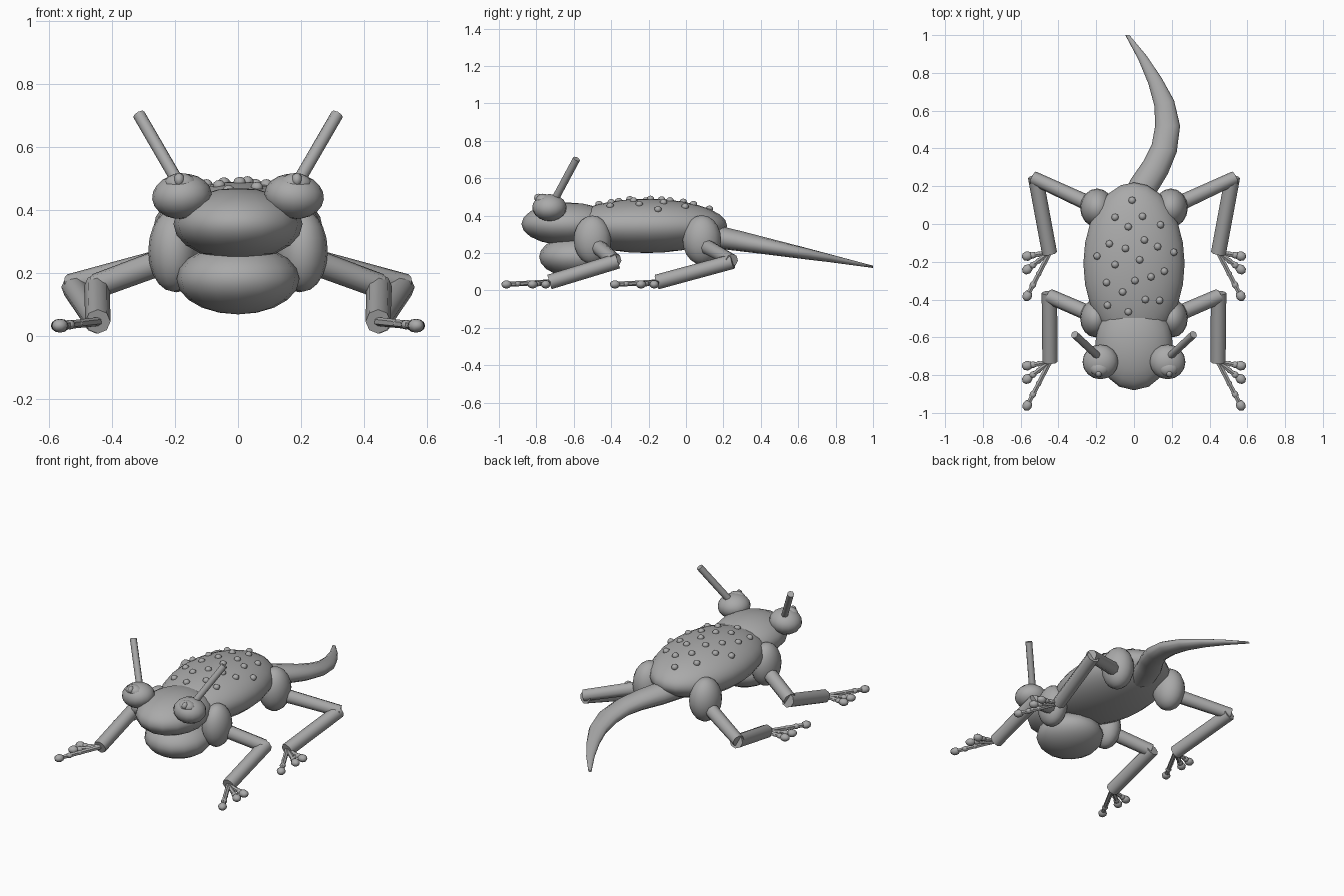
import bpy
import math
from mathutils import Vector

if "Cube" in bpy.data.objects:
    bpy.data.objects.remove(bpy.data.objects["Cube"])

skin = bpy.data.materials.new("grey skin")
skin.diffuse_color = (0.4, 0.4, 0.4, 1)
skin.use_nodes = True
skin.node_tree.nodes["Principled BSDF"].inputs["Base Color"].default_value = skin.diffuse_color


def finish(ob, name):
    ob.name = name
    ob.data.materials.append(skin)
    bpy.ops.object.shade_smooth_by_angle(angle=math.radians(55))
    return ob


def ball(name, loc, size, rot=(0, 0, 0), seg=16, rings=10):
    bpy.ops.mesh.primitive_uv_sphere_add(segments=seg, ring_count=rings, radius=1, location=loc, rotation=rot)
    ob = bpy.context.object
    ob.scale = size
    return finish(ob, name)


def rod(name, a, b, r1, r2, sides=8):
    a, b = Vector(a), Vector(b)
    d = b - a
    bpy.ops.mesh.primitive_cone_add(vertices=sides, radius1=r1, radius2=r2, depth=d.length, location=(a + b) / 2)
    ob = bpy.context.object
    ob.rotation_euler = d.to_track_quat('Z', 'Y').to_euler()
    return finish(ob, name)


# Body, head and throat
BC, BR = Vector((0, -0.21, 0.345)), Vector((0.268, 0.43, 0.145))
ball("body", BC, BR, seg=24, rings=14)
ball("head", (0, -0.63, 0.355), (0.205, 0.25, 0.115))
ball("throat", (0, -0.585, 0.18), (0.195, 0.2, 0.112))

# Bumps seated on the back
bumps = [(-.01, .125), (-.1, .035), (.045, .04), (.14, -.005), (-.03, -.015), (-.13, -.105),
         (.055, -.085), (.125, -.12), (-.045, -.13), (.21, -.15), (-.195, -.17), (-.1, -.215),
         (.03, -.19), (.16, -.25), (.09, -.28), (.005, -.3), (-.145, -.31), (-.06, -.36),
         (.06, -.4), (.135, -.405), (-.14, -.43), (-.03, -.465)]
for i, (x, y) in enumerate(bumps):
    k = max(0, 1 - (x / BR.x) ** 2 - ((y - BC.y) / BR.y) ** 2)
    ball(f"back_bump_{i}", (x, y, BC.z + BR.z * math.sqrt(k)), (0.02, 0.02, 0.018), seg=8, rings=6)

# Tail: oval rings swept along a bend (x, y, z, half width, half height)
path = [(0.0, 0.06, 0.295, 0.085, 0.07), (0.05, 0.2, 0.28, 0.077, 0.06), (0.115, 0.3, 0.262, 0.073, 0.054),
        (0.16, 0.4, 0.243, 0.069, 0.047), (0.178, 0.52, 0.22, 0.066, 0.039), (0.16, 0.64, 0.197, 0.054, 0.031),
        (0.11, 0.76, 0.174, 0.038, 0.022), (0.045, 0.88, 0.15, 0.024, 0.014), (-0.035, 1.0, 0.126, 0.011, 0.006)]
N = 12
verts, faces = [], []
for i, (x, y, z, w, h) in enumerate(path):
    p, q = path[max(i - 1, 0)], path[min(i + 1, len(path) - 1)]
    side = Vector((q[1] - p[1], p[0] - q[0], 0)).normalized()
    if i == len(path) - 1:
        side = Vector((1, 0, 0))
    for j in range(N):
        a = 2 * math.pi * j / N
        verts.append(Vector((x, y, z)) + side * w * math.cos(a) + Vector((0, 0, h * math.sin(a))))
for i in range(len(path) - 1):
    for j in range(N):
        k = (j + 1) % N
        faces.append((i * N + j, i * N + k, (i + 1) * N + k, (i + 1) * N + j))
faces += [tuple(range(N))[::-1], tuple(range((len(path) - 1) * N, len(path) * N))]
me = bpy.data.meshes.new("tail")
me.from_pydata(verts, [], faces)
me.validate()
tail = bpy.data.objects.new("tail", me)
bpy.context.collection.objects.link(tail)
bpy.ops.object.select_all(action='DESELECT')
tail.select_set(True)
bpy.context.view_layer.objects.active = tail
bpy.ops.object.mode_set(mode='EDIT')
bpy.ops.mesh.select_all(action='SELECT')
bpy.ops.mesh.normals_make_consistent(inside=False)
bpy.ops.object.mode_set(mode='OBJECT')
finish(tail, "tail")


def foot(name, s, y):
    # Three beaded toes fanning outward from the ankle
    start = Vector((s * 0.445, y, 0.045))
    for t, dy in enumerate((-0.02, -0.09, -0.23)):
        tip = Vector((s * 0.565, y + dy, 0.032))
        rod(f"{name}_toe_{t}", start, tip, 0.014, 0.013, 6)
        for j, (f, r) in enumerate(((0.5, 0.015), (0.75, 0.018), (1, 0.026))):
            d = tip - start
            ball(f"{name}_toe_{t}_joint_{j}", start.lerp(tip, f), (r, r * 1.15, r * 0.85),
                 (0, 0, math.atan2(d.y, d.x) - math.pi / 2), 8, 6)


for s, tag in ((-1, "left"), (1, "right")):
    # Eyes, lids, pupils and horns
    ball(f"{tag}_eye", (s * 0.178, -0.73, 0.443), (0.095, 0.092, 0.072), (0, s * 0.1, 0))
    ball(f"{tag}_iris", (s * 0.182, -0.765, 0.482), (0.052, 0.042, 0.035), seg=12, rings=8)
    ball(f"{tag}_pupil", (s * 0.187, -0.79, 0.495), (0.018, 0.022, 0.022), seg=8, rings=6)
    rod(f"{tag}_horn", (s * 0.18, -0.71, 0.47), (s * 0.315, -0.585, 0.703), 0.02, 0.02)

    # Front leg
    ball(f"{tag}_shoulder", (s * 0.205, -0.5, 0.27), (0.08, 0.1, 0.13))
    rod(f"{tag}_front_upper_leg", (s * 0.2, -0.49, 0.25), (s * 0.45, -0.382, 0.158), 0.042, 0.04)
    rod(f"{tag}_front_lower_leg", (s * 0.448, -0.365, 0.157), (s * 0.445, -0.73, 0.045), 0.041, 0.04)
    foot(f"{tag}_front", s, -0.73)

    # Back leg
    ball(f"{tag}_hip", (s * 0.195, 0.085, 0.27), (0.09, 0.103, 0.132))
    rod(f"{tag}_back_upper_leg", (s * 0.2, 0.09, 0.245), (s * 0.535, 0.245, 0.16), 0.042, 0.036)
    rod(f"{tag}_back_lower_leg", (s * 0.522, 0.25, 0.155), (s * 0.447, -0.155, 0.045), 0.04, 0.04)
    foot(f"{tag}_back", s, -0.15)
